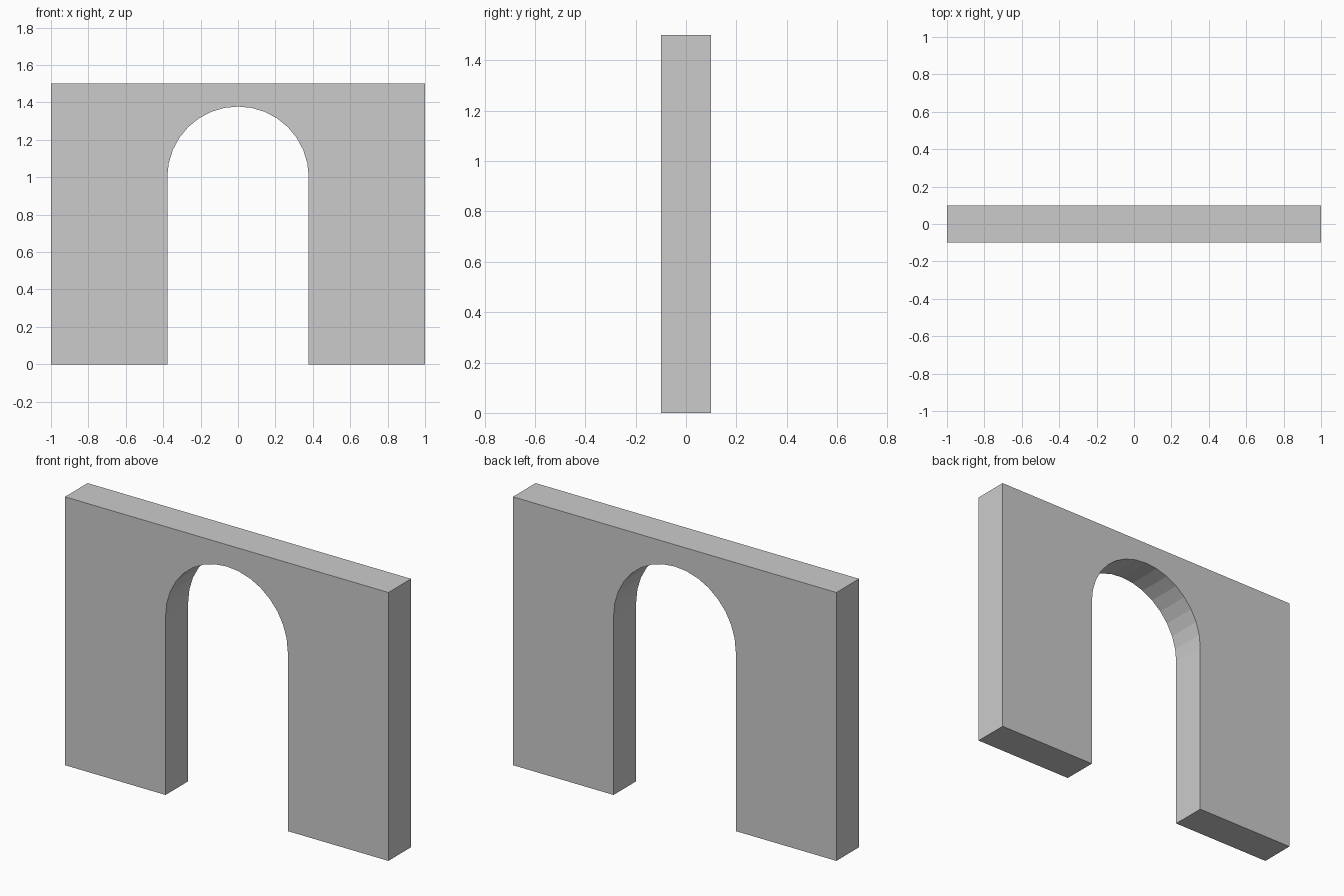
import bpy, bmesh
from math import cos, sin, pi

if "Cube" in bpy.data.objects:
    bpy.data.objects.remove(bpy.data.objects["Cube"])

WIDTH, DEPTH, HEIGHT = 2.0, 0.2, 1.5
RADIUS, SPRING, SEGMENTS = 0.378, 1.0, 16

# Front outline: outer rectangle, then the round-headed opening
outline = [(-RADIUS, 0), (-WIDTH / 2, 0), (-WIDTH / 2, HEIGHT),
           (WIDTH / 2, HEIGHT), (WIDTH / 2, 0), (RADIUS, 0)]
for i in range(SEGMENTS + 1):
    a = pi * i / SEGMENTS
    outline.append((RADIUS * cos(a), SPRING + RADIUS * sin(a)))

# Extrude the outline through the wall thickness
bm = bmesh.new()
face = bm.faces.new([bm.verts.new((x, -DEPTH / 2, z)) for x, z in outline])
result = bmesh.ops.extrude_face_region(bm, geom=[face], use_keep_orig=True)
back = [v for v in result["geom"] if isinstance(v, bmesh.types.BMVert)]
bmesh.ops.translate(bm, verts=back, vec=(0, DEPTH, 0))
bmesh.ops.recalc_face_normals(bm, faces=bm.faces)

mesh = bpy.data.meshes.new("arched_wall")
bm.to_mesh(mesh)
bm.free()
wall = bpy.data.objects.new("arched_wall", mesh)
bpy.context.collection.objects.link(wall)
